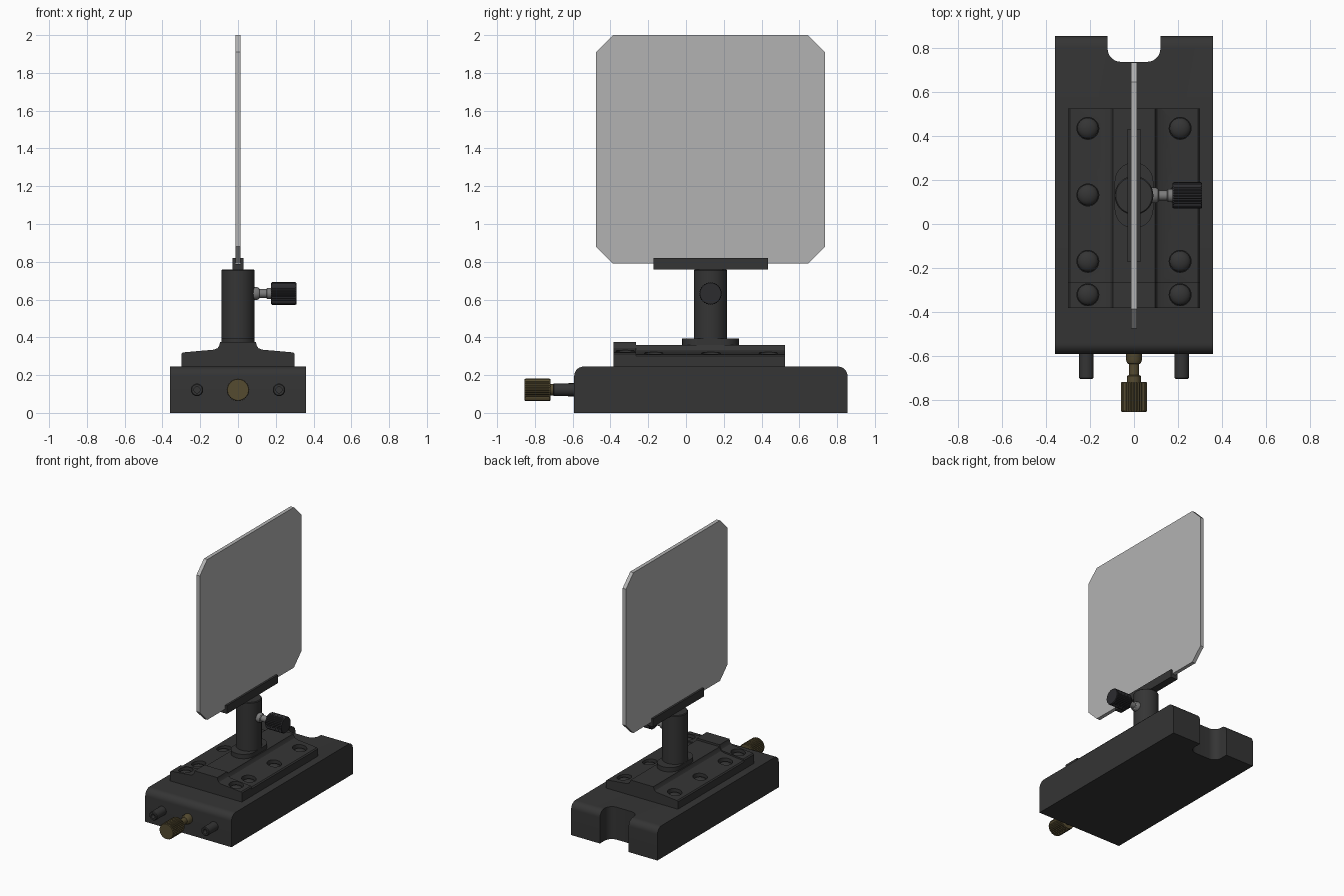
import bpy, bmesh
from math import pi, sin, cos, radians
from mathutils import Vector, Matrix

if "Cube" in bpy.data.objects:
    bpy.data.objects.remove(bpy.data.objects["Cube"])


def material(name, rgb):
    m = bpy.data.materials.new(name)
    m.diffuse_color = (*rgb, 1)
    m.use_nodes = True
    m.node_tree.nodes["Principled BSDF"].inputs["Base Color"].default_value = m.diffuse_color
    return m


DARK = material("dark anodised", (0.035, 0.035, 0.035))
KNOB = material("knob black", (0.025, 0.025, 0.028))
BRASS = material("dark brass", (0.09, 0.07, 0.03))
STEEL = material("steel", (0.2, 0.2, 0.2))
PLATE = material("pale plate", (0.45, 0.45, 0.45))


def finish(name, bm, mat, smooth=True):
    bmesh.ops.recalc_face_normals(bm, faces=bm.faces)
    me = bpy.data.meshes.new(name)
    bm.to_mesh(me)
    bm.free()
    ob = bpy.data.objects.new(name, me)
    bpy.context.collection.objects.link(ob)
    me.materials.append(mat)
    if smooth:
        smooth_by_angle(ob)
    return ob


def select(ob):
    bpy.ops.object.select_all(action='DESELECT')
    ob.select_set(True)
    bpy.context.view_layer.objects.active = ob


def smooth_by_angle(ob):
    select(ob)
    bpy.ops.object.shade_smooth_by_angle(angle=radians(30))


def extrude(name, pts, axis, a, b, mat, smooth=True):
    """Extrude a 2D outline from a to b along an axis (x: yz, y: xz, z: xy)."""
    put = {'x': lambda u, v, w: (w, u, v), 'y': lambda u, v, w: (u, w, v),
           'z': lambda u, v, w: (u, v, w)}[axis]
    bm = bmesh.new()
    f = bm.faces.new([bm.verts.new(put(u, v, a)) for u, v in pts])
    r = bmesh.ops.extrude_face_region(bm, geom=[f])
    vs = [g for g in r['geom'] if isinstance(g, bmesh.types.BMVert)]
    bmesh.ops.translate(bm, verts=vs, vec=Vector(put(0, 0, b - a)))
    return finish(name, bm, mat, smooth)


def arc(cx, cy, r, a0, a1, n=8):
    return [(cx + r * cos(radians(a0 + (a1 - a0) * i / n)),
             cy + r * sin(radians(a0 + (a1 - a0) * i / n))) for i in range(n + 1)]


def turned(name, profile, origin, axis, mat, seg=32):
    """Closed lathe of (radius, distance) points; a zero radius makes a pole."""
    rot = Vector((0, 0, 1)).rotation_difference(Vector(axis)).to_matrix().to_4x4()
    bm = bmesh.new()
    vs = [bm.verts.new((r, 0, h)) for r, h in profile]
    es = [bm.edges.new(p) for p in zip(vs, vs[1:])]
    bmesh.ops.spin(bm, geom=vs + es, cent=(0, 0, 0), axis=(0, 0, 1),
                   angle=2 * pi, steps=seg, use_merge=True)
    bmesh.ops.remove_doubles(bm, verts=bm.verts, dist=1e-5)
    bm.transform(Matrix.Translation(origin) @ rot)
    return finish(name, bm, mat)


def knurled(name, origin, axis, r, length, mat, teeth=32):
    """Knob with a ribbed grip and small chamfers on both ends."""
    rot = Vector((0, 0, 1)).rotation_difference(Vector(axis)).to_matrix().to_4x4()
    bm = bmesh.new()
    rings = []
    for h, s in ((0, .93), (.006, 1), (length - .006, 1), (length, .93)):
        rings.append([bm.verts.new((q * cos(t), q * sin(t), h))
                      for i in range(teeth * 2)
                      for t, q in [(pi * i / teeth,
                                    r * (s if s < 1 else 1 - .06 * (i % 2)))]])
    n = teeth * 2
    for lo, hi in zip(rings, rings[1:]):
        for i in range(n):
            bm.faces.new((lo[i], lo[(i + 1) % n], hi[(i + 1) % n], hi[i]))
    bm.faces.new(rings[0])
    bm.faces.new(rings[-1])
    bm.transform(Matrix.Translation(origin) @ rot)
    return finish(name, bm, mat, False)


def cut(ob, cutters):
    for c in cutters:
        m = ob.modifiers.new("cut", 'BOOLEAN')
        m.operation, m.solver, m.object = 'DIFFERENCE', 'EXACT', c
        select(ob)
        bpy.ops.object.modifier_apply(modifier=m.name)
        bpy.data.objects.remove(c)
    smooth_by_angle(ob)


# Base block with rounded top ends and a fork notch at the back
F, B, H = -.592, .855, .245
base = extrude("base", [(F, 0), (B, 0)] + arc(B - .05, H - .05, .05, 0, 90)
               + arc(F + .05, H - .05, .05, 90, 180), 'x', -.36, .36, DARK)
notch = extrude("notch_cutter", [(.12, 1), (-.12, 1)] + arc(-.06, .798, .06, 180, 270)
                + arc(.06, .798, .06, 270, 360), 'z', -.1, .5, DARK)
cut(base, [notch])


# Carriage plate and its front cap: sloped wings rising to a central rail
def wing_profile(edge, root, top):
    half = [(.3, H), (.3, edge - .008), (.292, edge), (.125, root),
            (.108, root + .008), (.1, root + .02), (.095, top)]
    return half + [(-x, z) for x, z in reversed(half)]


def screws(part, ys, z):
    holes = []
    for y in ys:
        for x in (-.21, .21):
            holes.append(turned("hole_cutter", [(0, 0), (.05, 0), (.05, .12), (0, .12)],
                                (x, y, z - .045), (0, 0, 1), DARK))
    cut(part, holes)
    for y in ys:
        for x in (-.21, .21):
            dome = [(.048 * cos(radians(a)), .012 + .028 * sin(radians(a)))
                    for a in range(0, 90, 15)] + [(0, .04)]
            turned("screw_head", [(0, 0), (.048, 0)] + dome,
                   (x, y, z - .047), (0, 0, 1), DARK)


carriage = extrude("carriage", wing_profile(.308, .325, .36), 'y', -.265, .525, DARK)
screws(carriage, (.435, .132, -.17), .316)
cap = extrude("carriage_front_cap", wing_profile(.32, .335, .375), 'y', -.383, -.265, DARK)
screws(cap, (-.322,), .328)

# Post on a flat-sided collar
PY = .13
extrude("post_collar", arc(0, PY + .062, .088, 0, 180, 16) + arc(0, PY - .062, .088, 180, 360, 16),
        'z', .35, .393, DARK)
turned("post", [(0, .36), (.088, .36), (.088, .755), (.083, .76), (0, .76)],
       (0, PY, 0), (0, 0, 1), DARK, 48)

# Channel that grips the plate
extrude("plate_clip", [(-.029, .758), (.029, .758), (.029, .82), (.0145, .82),
                       (.0145, .788), (-.0145, .788), (-.0145, .82), (-.029, .82)],
        'y', PY - .303, PY + .303, DARK, False)

# Upright plate with clipped corners
y0, y1, z0, z1, c = -.476, .736, .79, 2.0, .09
extrude("upright_plate", [(y0 + c, z0), (y1 - c, z0), (y1, z0 + c), (y1, z1 - c),
                          (y1 - c, z1), (y0 + c, z1), (y0, z1 - c), (y0, z0 + c)],
        'x', -.014, .014, PLATE, False)

# Thumb screws: stepped stem plus knurled knob
stem = [(0, -.02), (.035, -.02), (.035, .02), (.03, .03), (.023, .034), (.023, .07),
        (.03, .074), (.03, .1), (0, .1)]
turned("post_screw_stem", stem, (.08, PY, .632), (1, 0, 0), STEEL)
knurled("post_screw_knob", (.175, PY, .632), (1, 0, 0), .06, .135, KNOB)
turned("drive_screw_stem", [(r * 1.03, h * 1.35) for r, h in stem], (0, F, .122), (0, -1, 0), BRASS)
knurled("drive_screw_knob", (0, -.718, .122), (0, -1, 0), .06, .137, BRASS)

# Socketed stop pegs beside the drive screw
for x in (-.217, .217):
    turned("stop_peg", [(0, -.01), (.033, -.01), (.033, .108), (.028, .113),
                        (.016, .113), (.016, .08), (0, .08)],
           (x, F, .122), (0, -1, 0), DARK)
